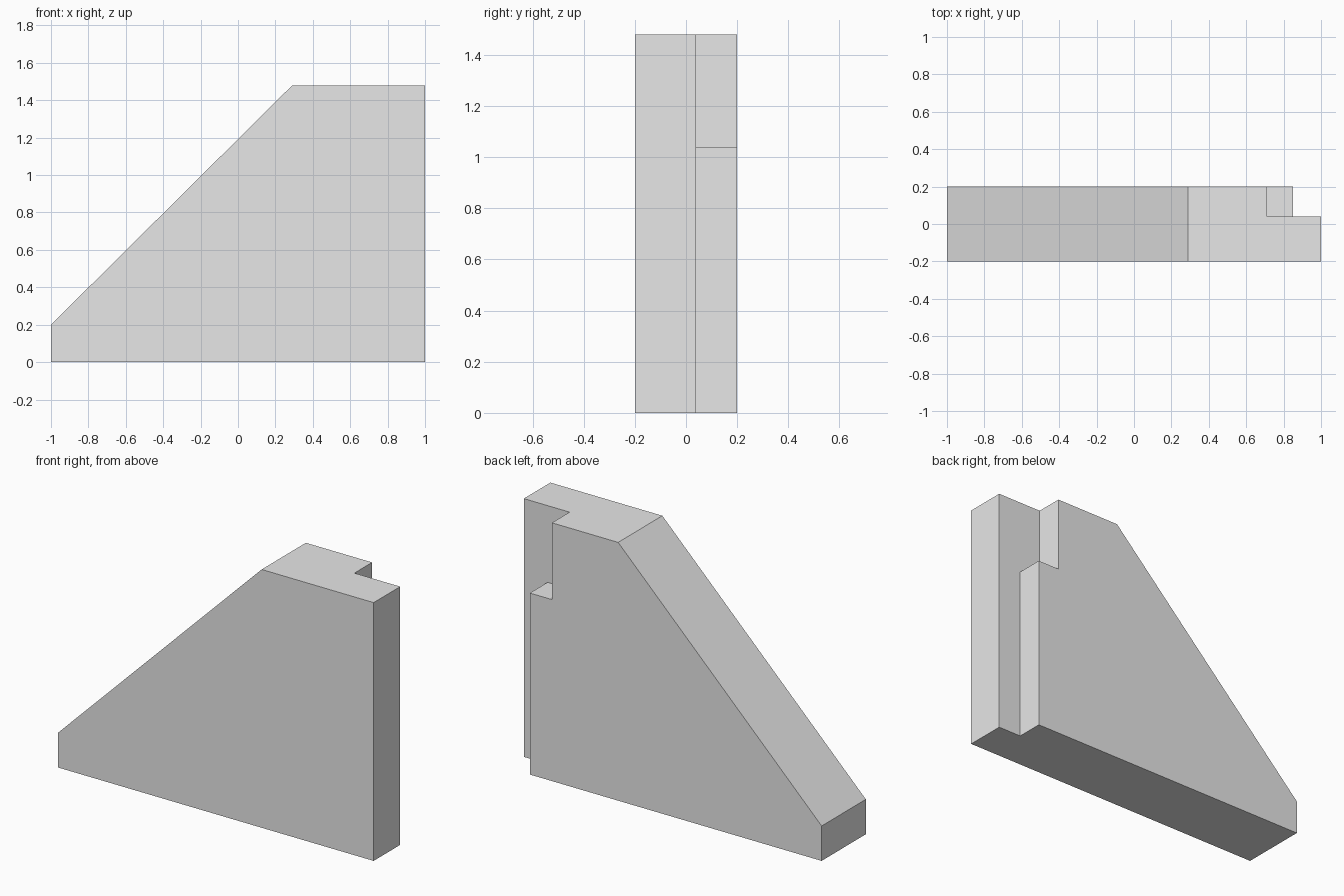
import bpy
import bmesh

cube = bpy.data.objects.get("Cube")
if cube:
    bpy.data.objects.remove(cube, do_unlink=True)

# Single flat grey
GREY = (0.8, 0.8, 0.8, 1.0)
grey = bpy.data.materials.new("plain_grey")
grey.use_nodes = True
grey.diffuse_color = GREY
grey.node_tree.nodes["Principled BSDF"].inputs["Base Color"].default_value = GREY


def prism(name, profile, y0, y1):
    """Extrude an x-z profile along y from y0 to y1."""
    bm = bmesh.new()
    face = bm.faces.new([bm.verts.new((x, y0, z)) for x, z in profile])
    moved = bmesh.ops.extrude_face_region(bm, geom=[face])["geom"]
    verts = [v for v in moved if isinstance(v, bmesh.types.BMVert)]
    bmesh.ops.translate(bm, verts=verts, vec=(0, y1 - y0, 0))
    bmesh.ops.recalc_face_normals(bm, faces=bm.faces)
    mesh = bpy.data.meshes.new(name)
    bm.to_mesh(mesh)
    bm.free()
    mesh.materials.append(grey)
    obj = bpy.data.objects.new(name, mesh)
    bpy.context.collection.objects.link(obj)
    return obj


# Wall with a sloping shoulder
HEIGHT = 1.48
wall = prism("sloped_wall",
             [(-1, 0), (1, 0), (1, HEIGHT), (0.29, HEIGHT), (-1, 0.2)],
             -0.2, 0.2)

# Full-height rebate on the back edge, widened to a pocket at the top
cutter = prism("rebate_cutter",
               [(0.85, -0.1), (1.1, -0.1), (1.1, 1.6),
                (0.71, 1.6), (0.71, 1.04), (0.85, 1.04)],
               0.04, 0.3)
cutter.hide_render = True

cut = wall.modifiers.new("rebate", 'BOOLEAN')
cut.operation = 'DIFFERENCE'
cut.solver = 'EXACT'
cut.object = cutter

# Bake the cut and drop the cutter
graph = bpy.context.evaluated_depsgraph_get()
baked = bpy.data.meshes.new_from_object(wall.evaluated_get(graph))
wall.modifiers.clear()
wall.data = baked
bpy.data.objects.remove(cutter, do_unlink=True)
